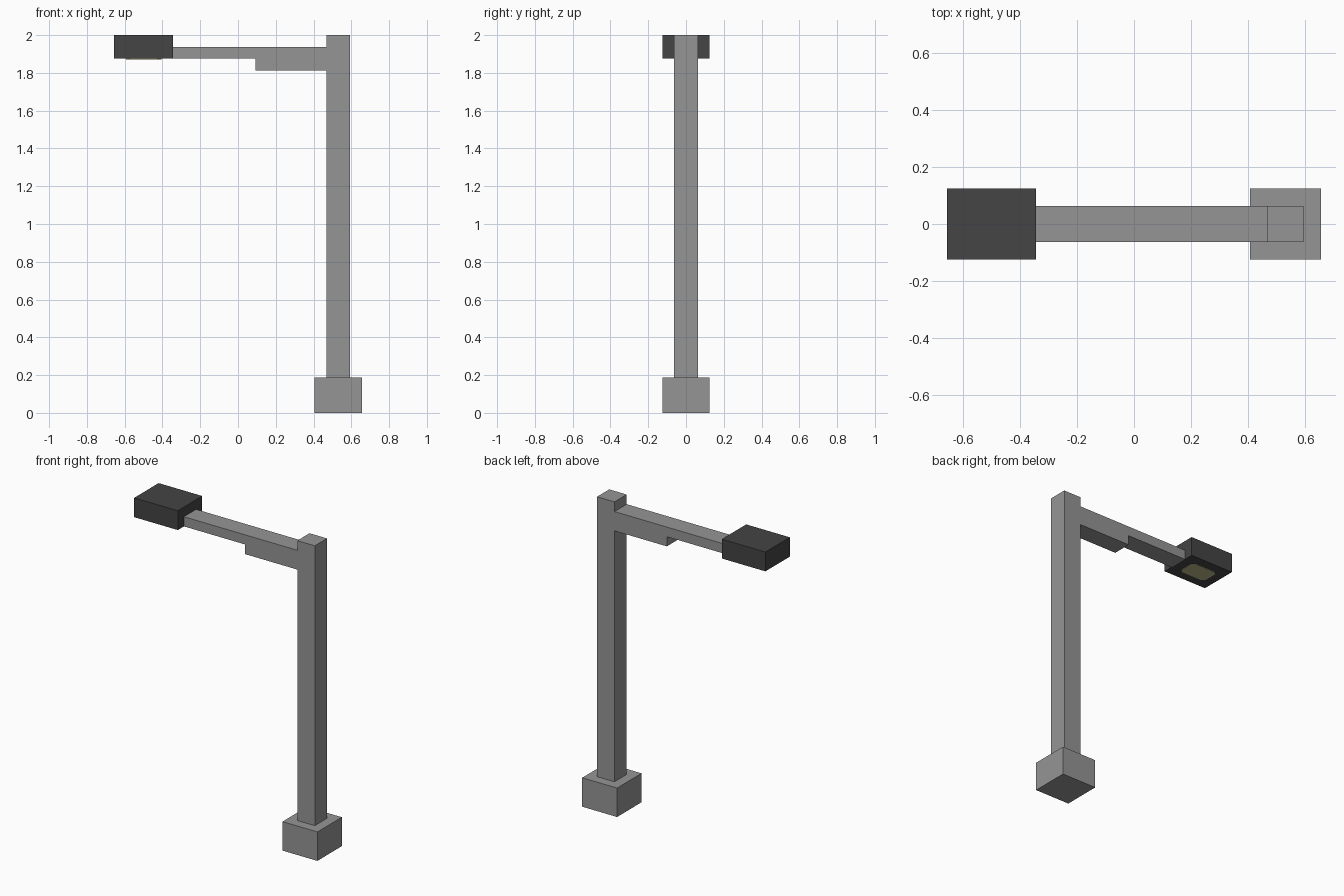
import bpy, bmesh

if "Cube" in bpy.data.objects:
    bpy.data.objects.remove(bpy.data.objects["Cube"])

U = 1 / 16  # the model sits on a 1/16 grid


def material(name, rgb):
    m = bpy.data.materials.new(name)
    m.diffuse_color = (*rgb, 1)
    m.use_nodes = True
    m.node_tree.nodes["Principled BSDF"].inputs["Base Color"].default_value = m.diffuse_color
    return m


GREY = material("mid grey metal", (0.30, 0.30, 0.30))
DARK = material("dark grey housing", (0.058, 0.058, 0.058))
LIGHT = material("pale yellow lamp", (0.50, 0.46, 0.24))


def prism(name, points, offset, mat):
    """Extrude a flat outline of 3D points along an offset vector."""
    bm = bmesh.new()
    face = bm.faces.new([bm.verts.new(p) for p in points])
    ext = bmesh.ops.extrude_face_region(bm, geom=[face], use_keep_orig=True)
    moved = [g for g in ext["geom"] if isinstance(g, bmesh.types.BMVert)]
    bmesh.ops.translate(bm, verts=moved, vec=offset)
    bmesh.ops.recalc_face_normals(bm, faces=bm.faces)
    mesh = bpy.data.meshes.new(name)
    bm.to_mesh(mesh)
    bm.free()
    mesh.materials.append(mat)
    obj = bpy.data.objects.new(name, mesh)
    bpy.context.collection.objects.link(obj)
    return obj


def box(name, x0, x1, half_y, z0, z1, mat):
    outline = [(x0, -half_y, z0), (x1, -half_y, z0), (x1, half_y, z0), (x0, half_y, z0)]
    return prism(name, outline, (0, 0, z1 - z0), mat)


# Square foot block
box("base", 6.5 * U, 10.5 * U, 2 * U, 0, 3 * U, GREY)

# Post, arm and stepped bracket share one side profile (x, z in grid units)
profile = [(7.5, 3), (9.5, 3), (9.5, 32), (7.5, 32), (7.5, 31),
           (-5.5, 31), (-5.5, 30), (1.5, 30), (1.5, 29), (7.5, 29)]
prism("post_and_arm", [(x * U, -U, z * U) for x, z in profile], (0, 2 * U, 0), GREY)

# Lamp housing at the end of the arm
box("lamp_head", -10.5 * U, -5.5 * U, 2 * U, 30 * U, 32 * U, DARK)

# Thin lamp plate with clipped corners under the housing
cx, hx, hy, c = -8 * U, 1.5 * U, U, 0.02
corners = [(-hx, -hy + c), (-hx + c, -hy), (hx - c, -hy), (hx, -hy + c),
           (hx, hy - c), (hx - c, hy), (-hx + c, hy), (-hx, hy - c)]
prism("lamp_plate", [(cx + x, y, 30 * U) for x, y in corners], (0, 0, -0.003), LIGHT)
